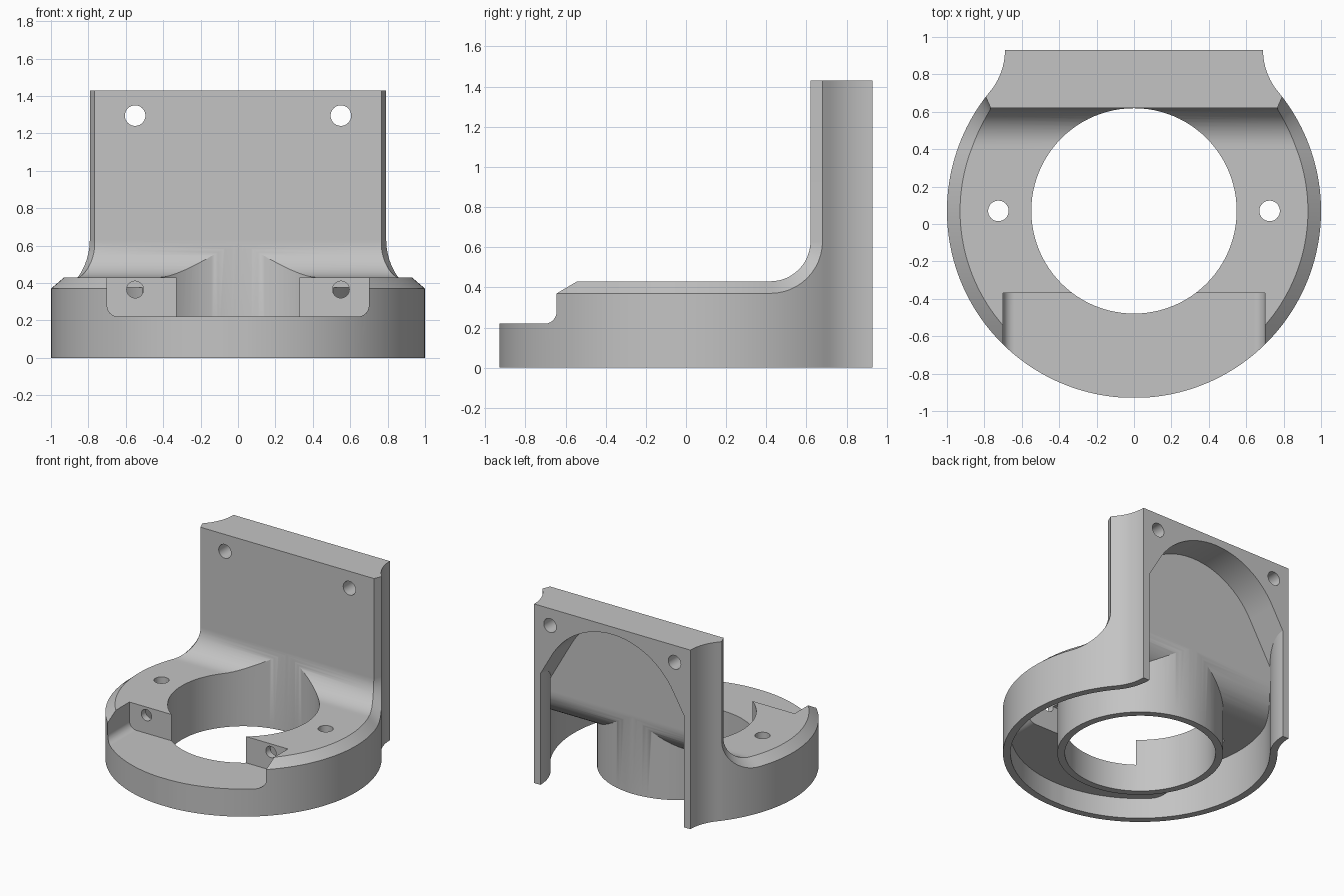
import bpy, bmesh, math
from math import sin, cos, sqrt, pi, radians

cube = bpy.data.objects.get("Cube")
if cube:
    bpy.data.objects.remove(cube, do_unlink=True)

CY = 0.07            # centre of the round base
BACK = 0.93          # rear plane
WALL = 0.055         # shell thickness
CORNER_R = 0.348     # concave corner radius, tangent to the base
CORNER_X = 0.69 + CORNER_R
TOP, PLATE_TOP = 0.43, 1.43
FILLET_Y, FILLET_Z, FILLET_R = 0.42, 0.63, 0.20
CHAMFER = 0.06


def half_width(y, inset=0.0):
    """Half width of the footprint: round base, then concave corner."""
    if y <= CY + 0.638 * (1 - inset):
        return sqrt(max(0, (1 - inset) ** 2 - (y - CY) ** 2))
    return CORNER_X - sqrt((CORNER_R + inset) ** 2 - (BACK - y) ** 2)


def arc(cx, cy, r, a0, a1, n):
    return [(cx + r * cos(radians(a0 + (a1 - a0) * i / n)),
             cy + r * sin(radians(a0 + (a1 - a0) * i / n))) for i in range(n + 1)]


def make_object(name, bm):
    bmesh.ops.recalc_face_normals(bm, faces=bm.faces)
    mesh = bpy.data.meshes.new(name)
    bm.to_mesh(mesh)
    bm.free()
    obj = bpy.data.objects.new(name, mesh)
    bpy.context.collection.objects.link(obj)
    return obj


def prism(name, outline, axis, lo, hi):
    """Extrude a 2D outline along x (y,z), y (x,z) or z (x,y)."""
    place = {"x": lambda a, b, t: (t, a, b),
             "y": lambda a, b, t: (a, t, b),
             "z": lambda a, b, t: (a, b, t)}[axis]
    bm = bmesh.new()
    rings = [[bm.verts.new(place(a, b, t)) for a, b in outline] for t in (lo, hi)]
    bm.faces.new(rings[0])
    bm.faces.new(rings[1])
    n = len(outline)
    for i in range(n):
        j = (i + 1) % n
        bm.faces.new((rings[0][i], rings[0][j], rings[1][j], rings[1][i]))
    obj = make_object(name, bm)
    obj.hide_render = True
    return obj


def rod(name, a, b, r, axis, lo, hi, n=32):
    return prism(name, arc(a, b, r, 0, 360, n)[:-1], axis, lo, hi)


def combine(target, tool, operation="DIFFERENCE"):
    mod = target.modifiers.new("cut", "BOOLEAN")
    mod.operation, mod.solver, mod.object = operation, "EXACT", tool
    bpy.context.view_layer.objects.active = target
    bpy.ops.object.modifier_apply(modifier=mod.name)
    bpy.data.objects.remove(tool, do_unlink=True)


def build_body():
    """Loft the chamfered base, fillet and upright plate from front to back."""
    # Each row: inner top edge, outer chamfer edge, foot
    rows = []
    steps = 56
    end = math.acos((CY - FILLET_Y))
    for i in range(steps):
        y = CY - cos(0.05 + (end - 0.05) * i / steps)
        w = half_width(y)
        rows.append(((max(half_width(y, 0.07), w / 2), y, TOP),
                     (w, y, TOP - CHAMFER), (w, y, 0)))
    outer = FILLET_R + CHAMFER
    for i in range(13):
        a = pi / 2 * i / 12
        y, z = FILLET_Y + FILLET_R * sin(a), FILLET_Z - FILLET_R * cos(a)
        yo, zo = FILLET_Y + outer * sin(a), FILLET_Z - outer * cos(a)
        w = half_width(yo)
        rows.append(((half_width(y, 0.07 - 0.013 * i / 12), y, z), (w, yo, zo), (w, yo, 0)))
    inner, edge, foot = rows[-1]
    rows.append(((*inner[:2], PLATE_TOP), (*edge[:2], PLATE_TOP)))
    # Rear columns along the concave corners
    rear = []
    for i in range(1, 15):
        y = edge[1] + (BACK - edge[1]) * i / 14
        rear.append(((half_width(y), y, PLATE_TOP), (half_width(y), y, 0)))

    bm = bmesh.new()

    def both(row):
        return [[bm.verts.new((s * x, y, z)) for x, y, z in row] for s in (-1, 1)]
    rows = [both(r) for r in rows]
    rear = [both(r) for r in rear]
    face = bm.faces.new
    (l, r) = rows[0]
    face(l + r[::-1])
    for p, q in zip(rows, rows[1:]):
        face((p[0][0], p[1][0], q[1][0], q[0][0]))
        for s in (0, 1):
            face((p[s][0], p[s][1], q[s][1], q[s][0]))
            if len(q[s]) == 3:
                face((p[s][1], p[s][2], q[s][2], q[s][1]))
        if len(q[0]) == 3:
            face((p[0][2], p[1][2], q[1][2], q[0][2]))
    k, t, f = rows[-2], rows[-1], rear[0]
    face((t[0][0], t[1][0], t[1][1], t[0][1]))
    face((t[0][1], t[1][1], f[1][0], f[0][0]))
    face((k[0][2], k[1][2], f[1][1], f[0][1]))
    for s in (0, 1):
        face((k[s][2], k[s][1], t[s][1], f[s][0], f[s][1]))
    for p, q in zip(rear, rear[1:]):
        for e in (0, 1):
            face((p[0][e], p[1][e], q[1][e], q[0][e]))
        for s in (0, 1):
            face((p[s][0], p[s][1], q[s][1], q[s][0]))
    l, r = rear[-1]
    face(l + r[::-1])
    return make_object("mounting_bracket", bm)


def recess_outline(grow):
    """Front notch section with rounded lower corners."""
    x, z, r = 0.70 + grow, 0.22 - grow, 0.06 + grow / 2
    return (arc(r - x, z + r, r, 180, 270, 8) + arc(x - r, z + r, r, 270, 360, 8)
            + [(x, 1), (-x, 1)])


# Hollow underside: inset footprint limited by the ceiling and the rear arch
ys = [CY - (1 - WALL) * cos(0.05 + 2.2 * i / 60) for i in range(61)]
ys += [ys[-1] + (BACK - ys[-1]) * i / 16 for i in range(1, 17)]
side = [(half_width(y, WALL), y) for y in ys]
side.append((side[-1][0], 1.1))
cavity = prism("cavity", side + [(-x, y) for x, y in side[::-1]], "z", -0.1, 1.8)
ceiling = ([(-1.2, -0.2), (-1.2, TOP - WALL)]
           + arc(FILLET_Y, FILLET_Z, FILLET_R + WALL, -90, 0, 12)
           + [(FILLET_Y + FILLET_R + WALL, 1.6), (1.2, 1.6), (1.2, -0.2)])
combine(cavity, prism("ceiling_limit", ceiling, "x", -1.5, 1.5), "INTERSECT")
arch = ([(1.2, -0.3), (1.2, 0.43), (0.9, 0.43)] + arc(0, 0.752, 0.618, 30, 150, 32)
        + [(-0.9, 0.43), (-1.2, 0.43), (-1.2, -0.3)])
combine(cavity, prism("arch_limit", arch, "y", -1.5, 1.5), "INTERSECT")
combine(cavity, rod("tube_wall", 0, CY, 0.604, "z", -0.3, 0.62, 96))
combine(cavity, prism("notch_wall", recess_outline(WALL), "y", -1.3, WALL - 0.37))

# Main body, hollowed, notched and bored
bracket = build_body()
combine(bracket, cavity)
combine(bracket, prism("front_notch", recess_outline(0), "y", -1.4, -0.37))
combine(bracket, rod("bore", 0, CY, 0.549, "z", -0.4, 0.8, 96))
for s in (-1, 1):
    combine(bracket, rod("base_hole", s * 0.725, CY, 0.055, "z", 0.2, 0.9))
    combine(bracket, rod("plate_hole", s * 0.55, 1.295, 0.055, "y", 0.5, 1.2))
    combine(bracket, rod("notch_hole", s * 0.55, 0.365, 0.045, "y", -0.5, -0.25))

# Single grey finish
grey = bpy.data.materials.new("plain_grey")
grey.use_nodes = True
colour = (0.55, 0.55, 0.55, 1)
grey.diffuse_color = colour
grey.node_tree.nodes["Principled BSDF"].inputs["Base Color"].default_value = colour
bracket.data.materials.clear()
bracket.data.materials.append(grey)
for poly in bracket.data.polygons:
    poly.material_index = 0

# Smooth curves, crisp edges
bpy.ops.object.select_all(action="DESELECT")
bracket.select_set(True)
bpy.context.view_layer.objects.active = bracket
bpy.ops.object.shade_smooth_by_angle(angle=radians(25))
weighted = bracket.modifiers.new("even_shading", "WEIGHTED_NORMAL")
weighted.keep_sharp = True
